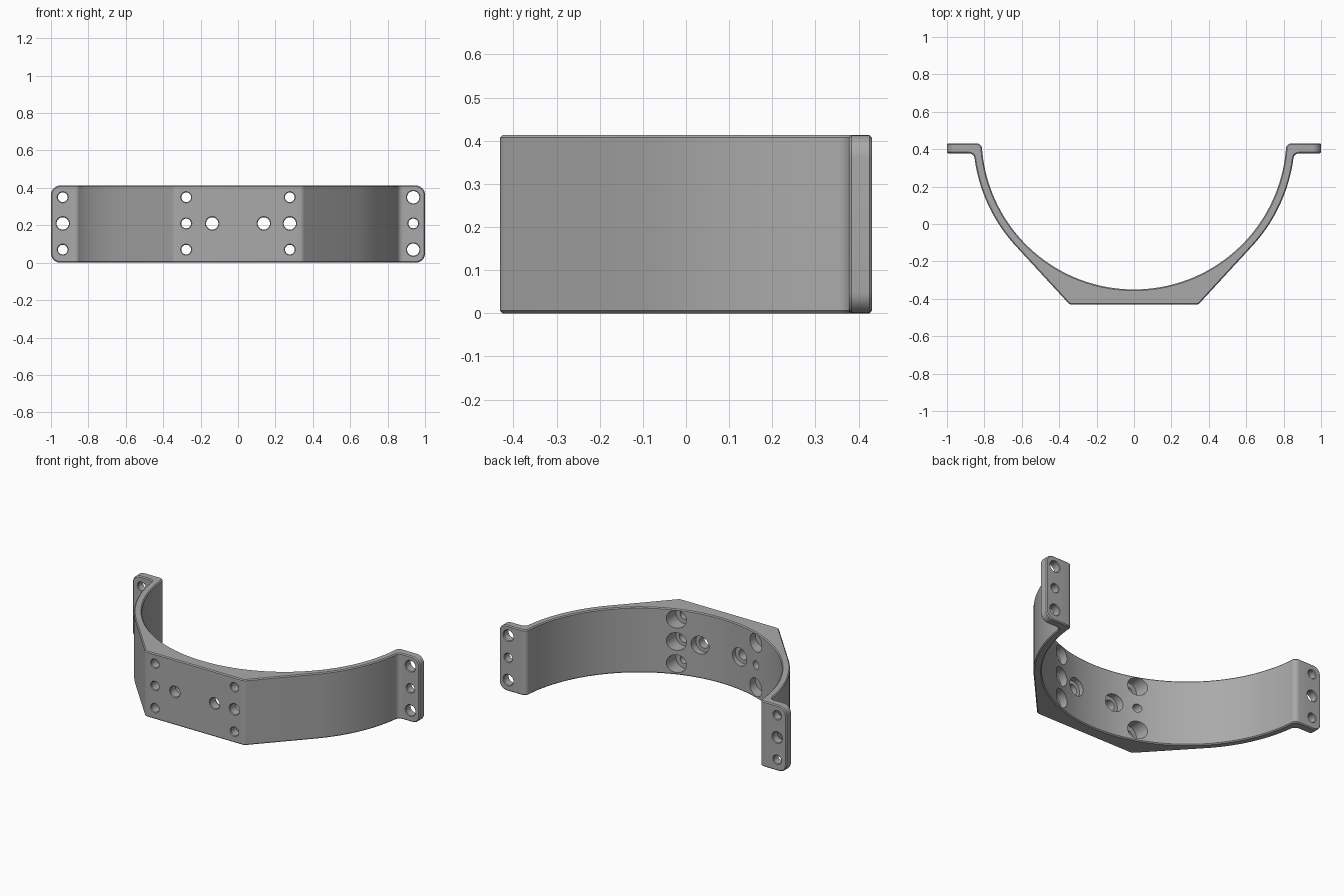
import bpy, bmesh
from math import radians, cos, sin, pi

if "Cube" in bpy.data.objects:
    bpy.data.objects.remove(bpy.data.objects["Cube"])

HEIGHT = 0.413
BACK, FRONT = 0.431, -0.431     # y limits
FLANGE = 0.378                  # front face of the flanges
CENTRE = 0.465                  # y of the bore axis
INNER, OUTER = 0.815, 0.86      # radii of the band


def arc(cx, cy, r, start, end, steps):
    angles = [radians(start + (end - start) * i / steps) for i in range(steps + 1)]
    return [(cx + r * cos(a), cy + r * sin(a)) for a in angles]


# Half of the plan outline, from the flat front pad round to the bore
half = [(0.335, FRONT), (0.345, FRONT + 0.003), (0.354, FRONT + 0.011)]
half += arc(0, CENTRE, OUTER, -42.6, -8, 18)
half += arc(0.882, FLANGE - 0.03, 0.03, 180, 90, 6)
half += [(1, FLANGE), (1, BACK)]
half += arc(0.842, BACK - 0.03, 0.03, 90, 180, 6)
half += arc(0, CENTRE, INNER, -6, -90, 36)
outline = half + [(-x, y) for x, y in reversed(half[:-1])]

# Band with flanges: extruded outline with rounded flange corners
bm = bmesh.new()
base = bm.faces.new([bm.verts.new((x, y, 0)) for x, y in outline])
grown = bmesh.ops.extrude_face_region(bm, geom=[base])["geom"]
bmesh.ops.translate(bm, vec=(0, 0, HEIGHT),
                    verts=[g for g in grown if isinstance(g, bmesh.types.BMVert)])
bmesh.ops.recalc_face_normals(bm, faces=bm.faces)
corners = [e for e in bm.edges
           if all(abs(v.co.x) > 0.999 for v in e.verts)
           and abs(e.verts[0].co.z - e.verts[1].co.z) < 0.001]
bmesh.ops.bevel(bm, geom=corners, offset=0.05, segments=8, profile=0.5, affect='EDGES')
mesh = bpy.data.meshes.new("bracket_band")
bm.to_mesh(mesh)
bm.free()
band = bpy.data.objects.new("bracket_band", mesh)
bpy.context.collection.objects.link(band)

# Drills: stepped round cutters along y, all in one mesh
drills = bmesh.new()


def drill(x, z, steps, sides=28):
    rings = [[drills.verts.new((x + r * cos(2 * pi * i / sides), y,
                                z + r * sin(2 * pi * i / sides)))
              for i in range(sides)] for y, r in steps]
    for a, b in zip(rings, rings[1:]):
        for i in range(sides):
            j = (i + 1) % sides
            drills.faces.new((a[i], a[j], b[j], b[i]))
    drills.faces.new(rings[0])
    drills.faces.new(rings[-1])


def mouth(y, r, outward):
    """Chamfered hole mouth at y, listed from outside to inside."""
    return [(y + outward * 0.01, r + 0.014), (y - outward * 0.004, r)]


LOW, MID, HIGH = 0.07, 0.21, 0.35
SMALL, LARGE, BORE = 0.026, 0.033, 0.056

# Flange holes
for x, radii in ((-0.937, (SMALL, LARGE, SMALL)), (0.937, (LARGE, SMALL, LARGE))):
    for z, r in zip((LOW, MID, HIGH), radii):
        drill(x, z, mouth(FLANGE, r, -1) + mouth(BACK, r, 1)[::-1])

# Pad holes, counterbored from the inside
pad_holes = [(sx * 0.277, z, SMALL) for sx in (-1, 1) for z in (LOW, HIGH)]
pad_holes += [(0.277, MID, LARGE), (0.138, MID, LARGE), (-0.138, MID, LARGE)]
for x, z, r in pad_holes:
    drill(x, z, mouth(FRONT, r, -1) + [(-0.375, r), (-0.375, BORE), (-0.2, BORE)])
drill(-0.277, MID, mouth(FRONT, SMALL, -1) + [(-0.2, SMALL)])

bmesh.ops.recalc_face_normals(drills, faces=drills.faces)
drill_mesh = bpy.data.meshes.new("hole_cutters")
drills.to_mesh(drill_mesh)
drills.free()
cutter = bpy.data.objects.new("hole_cutters", drill_mesh)
cutter.hide_render = True
bpy.context.collection.objects.link(cutter)

# Edge chamfer, then holes
chamfer = band.modifiers.new("edge_chamfer", 'BEVEL')
chamfer.width = 0.006
chamfer.segments = 1
chamfer.limit_method = 'ANGLE'
chamfer.angle_limit = radians(40)
chamfer.use_clamp_overlap = False
holes = band.modifiers.new("holes", 'BOOLEAN')
holes.operation = 'DIFFERENCE'
holes.solver = 'EXACT'
holes.object = cutter

# Grey metal
grey = bpy.data.materials.new("plain_grey")
grey.use_nodes = True
grey.diffuse_color = (0.4, 0.4, 0.4, 1)
grey.node_tree.nodes["Principled BSDF"].inputs["Base Color"].default_value = (0.4, 0.4, 0.4, 1)
mesh.materials.append(grey)
drill_mesh.materials.append(grey)

# Apply and shade
bpy.ops.object.select_all(action='DESELECT')
band.select_set(True)
bpy.context.view_layer.objects.active = band
bpy.ops.object.convert(target='MESH')
bpy.ops.object.shade_smooth_by_angle(angle=radians(30))
bpy.data.objects.remove(cutter)
